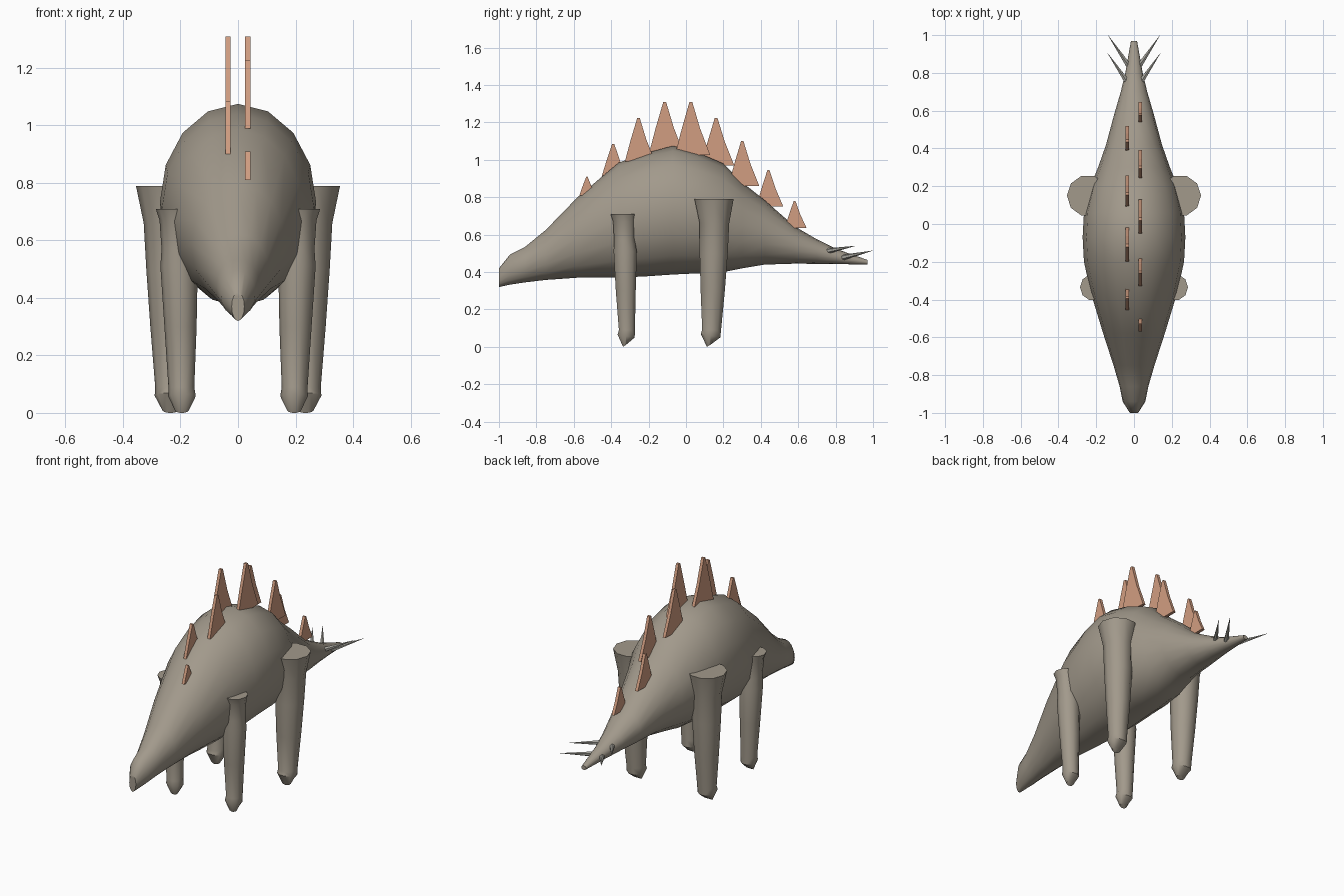
import bpy, bmesh, math
from mathutils import Vector

if "Cube" in bpy.data.objects:
    bpy.data.objects.remove(bpy.data.objects["Cube"])


def material(name, colour):
    m = bpy.data.materials.new(name)
    m.diffuse_color = (*colour, 1)
    m.use_nodes = True
    m.node_tree.nodes["Principled BSDF"].inputs["Base Color"].default_value = m.diffuse_color
    return m


HIDE = material("grey hide", (0.36, 0.32, 0.26))
PLATE = material("terracotta plate", (0.64, 0.34, 0.22))
SPIKE = material("pale spike", (0.40, 0.39, 0.35))


def make_object(name, bm, mat, angle=None):
    bmesh.ops.recalc_face_normals(bm, faces=bm.faces)
    mesh = bpy.data.meshes.new(name)
    bm.to_mesh(mesh)
    bm.free()
    mesh.materials.append(mat)
    ob = bpy.data.objects.new(name, mesh)
    bpy.context.collection.objects.link(ob)
    if angle:
        bpy.ops.object.select_all(action='DESELECT')
        ob.select_set(True)
        bpy.context.view_layer.objects.active = ob
        bpy.ops.object.shade_smooth_by_angle(angle=math.radians(angle))
    return ob


def loft(bm, rings):
    """Join rings of points into a closed tube with end caps."""
    loops = [[bm.verts.new(p) for p in ring] for ring in rings]
    n = len(loops[0])
    for a, b in zip(loops, loops[1:]):
        for i in range(n):
            j = (i + 1) % n
            bm.faces.new((a[i], a[j], b[j], b[i]))
    bm.faces.new(loops[0][::-1])
    bm.faces.new(loops[-1])


def circle(n):
    return [(math.cos(2 * math.pi * i / n), math.sin(2 * math.pi * i / n)) for i in range(n)]


# Body from snout to tail: y, top, bottom, half width
sections = [
    (-1.0, 0.42, 0.32, 0.022), (-0.94, 0.495, 0.333, 0.06), (-0.86, 0.535, 0.345, 0.076),
    (-0.75, 0.625, 0.358, 0.108), (-0.58, 0.80, 0.37, 0.163), (-0.36, 0.985, 0.37, 0.23),
    (-0.2, 1.04, 0.378, 0.265), (-0.07, 1.075, 0.387, 0.272), (0.06, 1.04, 0.393, 0.265),
    (0.2, 0.98, 0.40, 0.23), (0.3, 0.88, 0.42, 0.19), (0.42, 0.785, 0.44, 0.148),
    (0.58, 0.645, 0.445, 0.105), (0.7, 0.575, 0.444, 0.07), (0.8, 0.525, 0.443, 0.046),
    (0.97, 0.465, 0.44, 0.016),
]
bm = bmesh.new()
loft(bm, [[(w * c, y, (t + b) / 2 + (t - b) / 2 * s) for c, s in circle(16)]
          for y, t, b, w in sections])
make_object("body", bm, HIDE, 40)


# Legs: rings of x, y, z, radius ending in a slanted toe
def leg(name, side, rings, foot):
    bm = bmesh.new()
    pts = [[(side * (x + r * c), y + r * s, z) for c, s in circle(10)] for x, y, z, r in rings]
    x, y, r, front, back = foot
    # ankle ring rises toward the toe, then the foot narrows to the ground
    pts.append([(side * (x + r * c), y + r * s, (front + back) / 2 - (front - back) / 2 * s)
                for c, s in circle(10)])
    pts.append([(side * (x + r * 0.5 * c), y - r * 0.12 + r * 0.24 * s, 0.008 + 0.008 * s)
                for c, s in circle(10)])
    loft(bm, pts)
    make_object(name, bm, HIDE, 40)


hind = [(0.245, 0.15, 0.79, 0.11), (0.245, 0.152, 0.66, 0.083), (0.24, 0.148, 0.5, 0.079),
        (0.237, 0.143, 0.3, 0.068), (0.235, 0.137, 0.09, 0.053)]
fore = [(0.215, -0.335, 0.71, 0.071), (0.21, -0.33, 0.67, 0.063), (0.208, -0.329, 0.57, 0.058),
        (0.205, -0.325, 0.51, 0.065), (0.2, -0.322, 0.3, 0.056), (0.197, -0.316, 0.09, 0.045)]
for side, label in ((1, "right"), (-1, "left")):
    leg("hind_leg_" + label, side, hind, (0.235, 0.131, 0.055, 0.07, 0.05))
    leg("front_leg_" + label, side, fore, (0.195, -0.32, 0.048, 0.066, 0.05))

# Back plates in two staggered rows: peak y, peak z, base z, half length
plates = [
    (-0.53, 0.91, 0.81, 0.05), (-0.39, 1.085, 0.90, 0.08), (-0.255, 1.225, 0.99, 0.09),
    (-0.115, 1.31, 1.03, 0.105), (0.025, 1.31, 1.025, 0.105), (0.16, 1.225, 0.97, 0.098),
    (0.30, 1.10, 0.86, 0.092), (0.44, 0.945, 0.75, 0.08), (0.58, 0.78, 0.635, 0.065),
]
outline = [(-0.8, 0), (1.0, 0), (0.48, 0.5), (0.08, 1), (-0.06, 1), (-0.45, 0.5)]
for k, (y, top, base, half) in enumerate(plates):
    x = 0.034 if k % 2 == 0 else -0.035
    bm = bmesh.new()
    loft(bm, [[(x + dx, y + half * u, base + (top - base) * v) for u, v in outline]
              for dx in (-0.009, 0.009)])
    make_object("back_plate_%d" % (k + 1), bm, PLATE)

# Tail spikes, two on each side
pairs = [((0.038, 0.755, 0.512), (0.14, 0.905, 0.54)),
         ((0.03, 0.84, 0.478), (0.138, 1.0, 0.515))]
for side, label in ((1, "right"), (-1, "left")):
    for k, (start, end) in enumerate(pairs):
        a, b = (Vector((side * p[0], p[1], p[2])) for p in (start, end))
        bm = bmesh.new()
        bmesh.ops.create_cone(bm, cap_ends=True, segments=6, radius1=0.015, radius2=0.0005,
                              depth=(b - a).length)
        rot = (b - a).to_track_quat('Z', 'Y')
        for v in bm.verts:
            v.co = rot @ v.co + (a + b) / 2
        make_object("tail_spike_%s_%d" % (label, k + 1), bm, SPIKE, 40)
